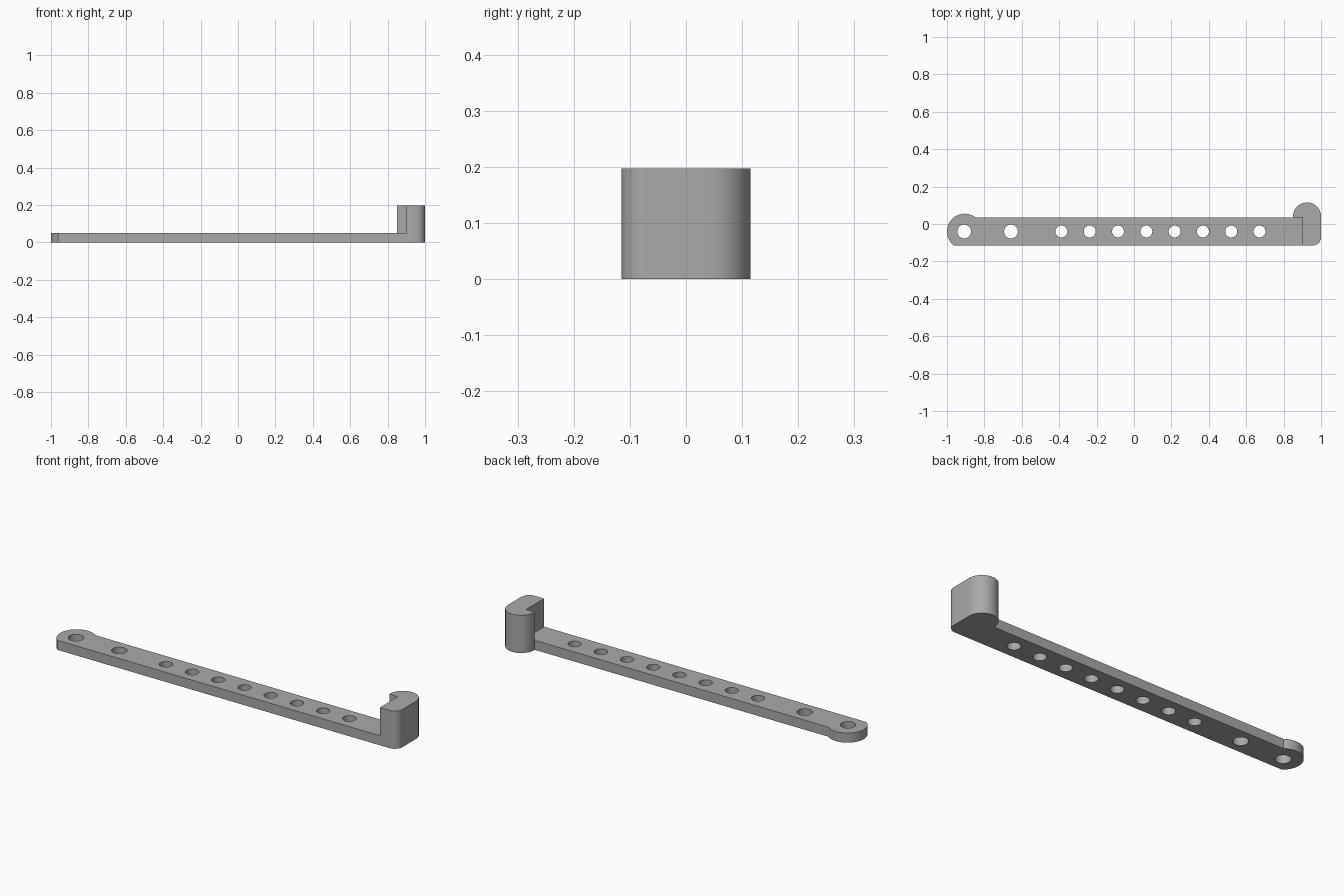
import bpy, bmesh, math

if "Cube" in bpy.data.objects:
    bpy.data.objects.remove(bpy.data.objects["Cube"])

grey = bpy.data.materials.new("grey")
grey.diffuse_color = (0.4, 0.4, 0.4, 1)
grey.use_nodes = True
grey.node_tree.nodes["Principled BSDF"].inputs["Base Color"].default_value = grey.diffuse_color


def arc(cx, cy, r, a0, a1, n):
    """Points on an arc, angles in degrees."""
    return [(cx + r * math.cos(math.radians(a0 + (a1 - a0) * i / n)),
             cy + r * math.sin(math.radians(a0 + (a1 - a0) * i / n)))
            for i in range(n + 1)]


def plate(name, outlines, height):
    """Extrude an outline (with optional hole outlines) up from z = 0."""
    curve = bpy.data.curves.new(name, 'CURVE')
    curve.dimensions = '2D'
    curve.fill_mode = 'BOTH'
    curve.extrude = height / 2
    for pts in outlines:
        s = curve.splines.new('POLY')
        s.points.add(len(pts) - 1)
        for p, (x, y) in zip(s.points, pts):
            p.co = (x, y, 0, 1)
        s.use_cyclic_u = True
    obj = bpy.data.objects.new(name, curve)
    bpy.context.collection.objects.link(obj)
    bpy.ops.object.select_all(action='DESELECT')
    obj.select_set(True)
    bpy.context.view_layer.objects.active = obj
    bpy.ops.object.convert(target='MESH')
    obj = bpy.context.object
    obj.name = name
    bm = bmesh.new()
    bm.from_mesh(obj.data)
    bmesh.ops.remove_doubles(bm, verts=bm.verts, dist=1e-5)
    bmesh.ops.translate(bm, verts=bm.verts, vec=(0, 0, height / 2))
    bmesh.ops.recalc_face_normals(bm, faces=bm.faces)
    bm.to_mesh(obj.data)
    bm.free()
    obj.data.materials.clear()
    obj.data.materials.append(grey)
    bpy.ops.object.shade_smooth_by_angle(angle=math.radians(30))


FRONT, BACK, MID = -0.115, 0.035, -0.04

# Flat bar: round left end cut flat at the front, and a row of holes
R = 0.095
a = math.degrees(math.asin((BACK - MID) / R))
outline = arc(-0.905, MID, R, a, 180 + a, 40) + [(0.9, FRONT), (0.9, BACK)]
holes = [arc(x, MID, 0.037, 0, 360, 32)[:-1] for x in (-0.908, -0.658)]
holes += [arc(-0.388 + 0.1513 * i, MID, 0.032, 0, 360, 32)[:-1] for i in range(8)]
plate("bar", [outline] + holes, 0.05)

# Upright hook: rounded front corner, half-round lobe at the back
hook = [(0.9, BACK), (0.9, FRONT)]
hook += arc(0.955, FRONT + 0.045, 0.045, -90, 0, 12)
hook += arc(0.925, 0.04, 0.075, 0, 180, 32) + [(0.85, BACK)]
plate("hook", [hook], 0.197)
